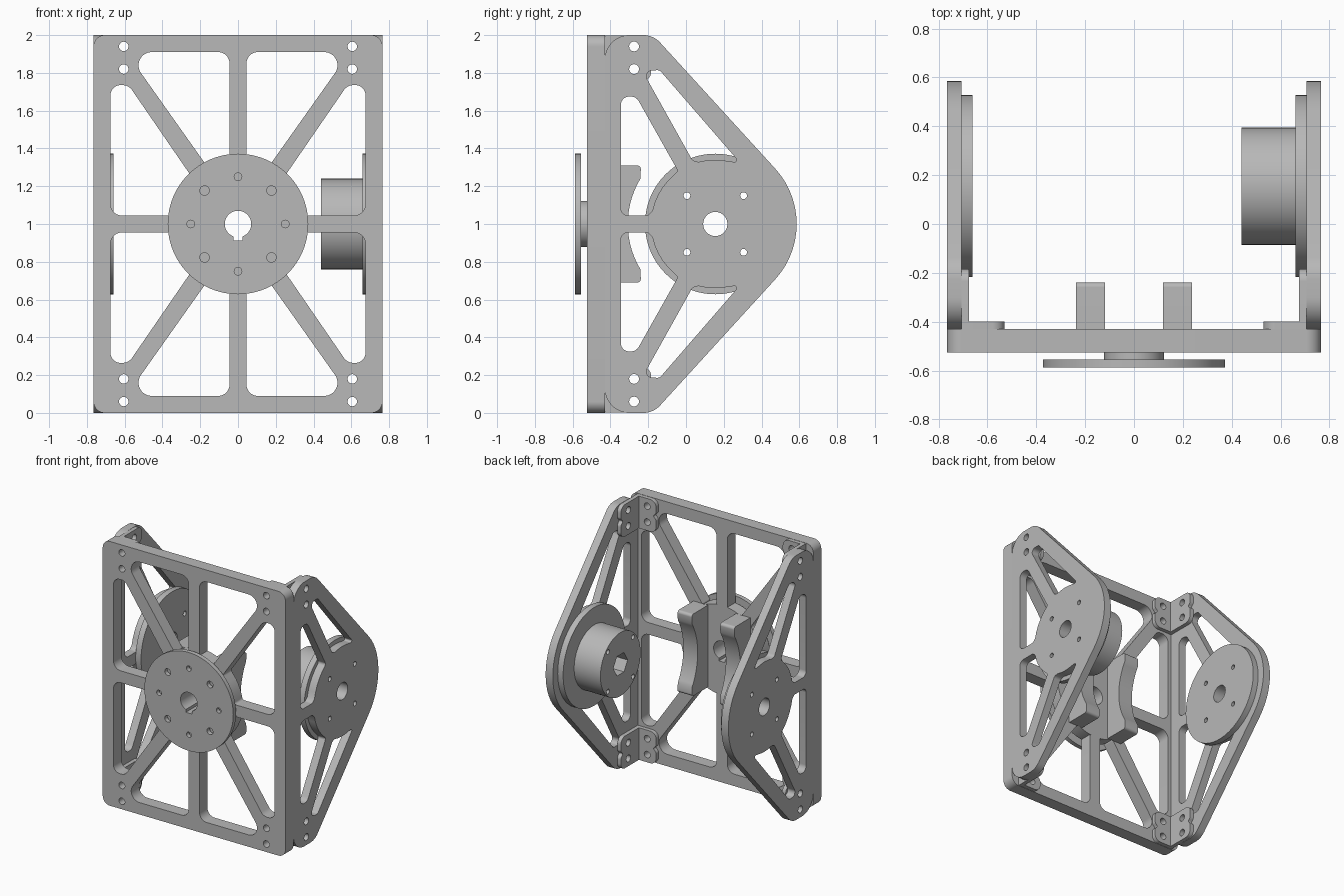
import bpy, bmesh
from math import sin, cos, tan, pi, radians
from mathutils import Matrix, Vector

cube = bpy.data.objects.get("Cube")
if cube:
    bpy.data.objects.remove(cube, do_unlink=True)

grey = bpy.data.materials.new("machined_grey")
grey.use_nodes = True
grey.diffuse_color = (0.48, 0.48, 0.48, 1)
grey.node_tree.nodes["Principled BSDF"].inputs["Base Color"].default_value = grey.diffuse_color

# Profile planes: front (u=x, v=z, w=-y) and side (u=y, v=z, w=x), both about z = 1
FRONT = Matrix(((1, 0, 0, 0), (0, 0, -1, 0), (0, 1, 0, 1), (0, 0, 0, 1)))
SIDE = Matrix(((0, 0, 1, 0), (1, 0, 0, 0), (0, 1, 0, 1), (0, 0, 0, 1)))


def circle(u, v, r, n=24):
    return [(u + r * cos(2 * pi * i / n), v + r * sin(2 * pi * i / n)) for i in range(n)]


def arc(u, v, r, a0, a1, n=5):
    angles = [radians(a0 + (a1 - a0) * i / n) for i in range(n + 1)]
    return [(u + r * cos(a), v + r * sin(a)) for a in angles]


def fillet(points):
    """Round each (u, v, radius) corner with a tangent arc."""
    out = []
    for i, p in enumerate(points):
        c = Vector(p[:2])
        r = p[2] if len(p) > 2 else 0
        if not r:
            out.append(tuple(c))
            continue
        e0 = Vector(points[i - 1][:2]) - c
        e1 = Vector(points[(i + 1) % len(points)][:2]) - c
        half = e0.angle(e1) / 2
        d = min(r / tan(half), 0.55 * e0.length, 0.55 * e1.length)
        r = d * tan(half)
        mid = c + (e0.normalized() + e1.normalized()).normalized() * (r / sin(half))
        s, e = c + e0.normalized() * d - mid, c + e1.normalized() * d - mid
        sweep = pi - 2 * half
        turn = 1 if s.x * e.y - s.y * e.x > 0 else -1
        n = max(4, int(sweep / 0.1))
        for k in range(n + 1):
            a = turn * sweep * k / n
            out.append((mid.x + s.x * cos(a) - s.y * sin(a), mid.y + s.x * sin(a) + s.y * cos(a)))
    return out


def flip(points, su, sv):
    return [(su * p[0], sv * p[1]) + tuple(p[2:]) for p in points]


def plate(name, plane, w0, w1, outline, holes=()):
    """Extrude a profile with holes from w0 to w1 along the plane normal."""
    curve = bpy.data.curves.new(name, "CURVE")
    curve.dimensions, curve.fill_mode = "2D", "BOTH"
    curve.extrude = abs(w1 - w0) / 2
    for loop in [outline, *holes]:
        spline = curve.splines.new("POLY")
        spline.points.add(len(loop) - 1)
        for pt, (u, v) in zip(spline.points, loop):
            pt.co = (u, v, 0, 1)
        spline.use_cyclic_u = True
    tmp = bpy.data.objects.new(name + "_profile", curve)
    bpy.context.collection.objects.link(tmp)
    dg = bpy.context.evaluated_depsgraph_get()
    mesh = bpy.data.meshes.new_from_object(tmp.evaluated_get(dg))
    bpy.data.objects.remove(tmp, do_unlink=True)
    bpy.data.curves.remove(curve)
    bm = bmesh.new()
    bm.from_mesh(mesh)
    bmesh.ops.remove_doubles(bm, verts=bm.verts, dist=0.0001)
    bm.transform(plane @ Matrix.Translation((0, 0, (w0 + w1) / 2)))
    bmesh.ops.recalc_face_normals(bm, faces=bm.faces)
    bm.to_mesh(mesh)
    bm.free()
    mesh.name = name
    mesh.materials.clear()
    mesh.materials.append(grey)
    obj = bpy.data.objects.new(name, mesh)
    bpy.context.collection.objects.link(obj)
    bpy.ops.object.select_all(action="DESELECT")
    obj.select_set(True)
    bpy.context.view_layer.objects.active = obj
    bpy.ops.object.shade_smooth_by_angle(angle=radians(30))
    return obj


QUADS = [(1, 1), (-1, 1), (-1, -1), (1, -1)]
ENDS = (1, -1)
AXIS = 0.155          # y of the side hubs
BOLT_V = (0.82, 0.94)

# Front plate: frame, spokes and hub, with a keyed bore
keyed_bore = arc(0, 0, 0.07, -69, 249, 40) + [(-0.025, -0.087), (0.025, -0.087)]
top_window = [(0.045, 0.91, 0.06), (0.592, 0.91, 0.07), (0.16, 0.30, 0.03),
              *arc(0, 0, 0.34, 58, 86, 4), (0.045, 0.337)]
side_window = [(0.675, 0.045, 0.06), (0.34, 0.045, 0.03), *arc(0, 0, 0.342, 12, 42, 4),
               (0.243, 0.246, 0.02), (0.579, 0.735, 0.06), (0.675, 0.735, 0.06)]
holes = [keyed_bore]
for su, sv in QUADS:
    holes += [fillet(flip(w, su, sv)) for w in (top_window, side_window)]
    holes += [circle(su * 0.605, sv * v, 0.025) for v in BOLT_V]
corners = [(su * 0.765, sv, 0.06) for su, sv in QUADS]
plate("front_plate", FRONT, 0.43, 0.525, fillet(corners), holes)

# Front disc on its spacer
bolts = [circle(su * 0.177, sv * 0.177, 0.025) for su, sv in QUADS]
bolts += [circle(u, v, 0.02) for s in ENDS for u, v in ((0, s * 0.25), (s * 0.25, 0))]
plate("front_disc", FRONT, 0.555, 0.588, circle(0, 0, 0.372, 96), [keyed_bore] + bolts)
plate("front_spacer", FRONT, 0.525, 0.555, circle(0, 0, 0.122, 64), [keyed_bore])

# Side plates with hub discs
side_outline = fillet([(-0.43, -1, 0.13), (-0.173, -1, 0.12), (0.74, 0, 0.435),
                       (-0.173, 1, 0.12), (-0.43, 1, 0.13)])
inner_window = [(-0.345, 0.045, 0.04), (-0.2, 0.045, 0.03), *arc(AXIS, 0, 0.34, 168, 130),
                (-0.042, 0.28, 0.03), (-0.264, 0.675, 0.05), (-0.345, 0.675, 0.05)]
outer_window = [(-0.23, 0.81, 0.045), (0.035, 0.335, 0.03), *arc(AXIS, 0, 0.34, 105, 77, 4),
                (0.285, 0.325, 0.025), (-0.14, 0.815, 0.03)]
hub_bolts = [circle(AXIS + su * 0.15, sv * 0.15, 0.018, 16) for su, sv in QUADS]
bore = [circle(AXIS, 0, 0.064, 40)]
side_holes = bore + hub_bolts
for sv in ENDS:
    side_holes += [fillet(flip(w, 1, sv)) for w in (inner_window, outer_window)]
    side_holes += [circle(-0.275, sv * v, 0.026) for v in BOLT_V]
for side, s in (("left", 1), ("right", -1)):
    plate(side + "_side_plate", SIDE, s * 0.705, s * 0.765, side_outline, side_holes)
    plate(side + "_hub_disc", SIDE, s * 0.66, s * 0.705,
          circle(AXIS, 0, 0.372, 96), bore + hub_bolts)

# Boss with a hexagonal socket on the left hub
plate("left_boss", SIDE, 0.44, 0.66, circle(AXIS, 0, 0.24, 80),
      [circle(AXIS, 0, 0.085, 6)] + hub_bolts)


# Corner angle brackets: two lobed flanges each
def flange(root, tip):
    d = 0.025 if tip < root else -0.025
    return [(root, 0.755), (tip, 0.755, 0.05), (tip, 0.855, 0.03), (tip + d, 0.88, 0.01),
            (tip, 0.905, 0.03), (tip, 0.998, 0.05), (root, 0.998)]


for su, sv in QUADS:
    label = ("left" if su > 0 else "right") + ("_upper" if sv > 0 else "_lower")
    plate(label + "_bracket_front", FRONT, 0.40, 0.43, fillet(flip(flange(0.705, 0.53), su, sv)),
          [circle(su * 0.605, sv * v, 0.025) for v in BOLT_V])
    plate(label + "_bracket_side", SIDE, su * 0.675, su * 0.705,
          fillet(flip(flange(-0.43, -0.185), 1, sv)),
          [circle(-0.275, sv * v, 0.026) for v in BOLT_V])

# Curved cradles behind the front hub
cradle = [(-0.43, -0.31), (-0.238, -0.31, 0.02), *arc(AXIS, 0, 0.463, 211, 149, 20),
          (-0.238, 0.31, 0.02), (-0.43, 0.31)]
for side, s in (("left", 1), ("right", -1)):
    plate(side + "_cradle", SIDE, s * 0.118, s * 0.238, fillet(cradle))
